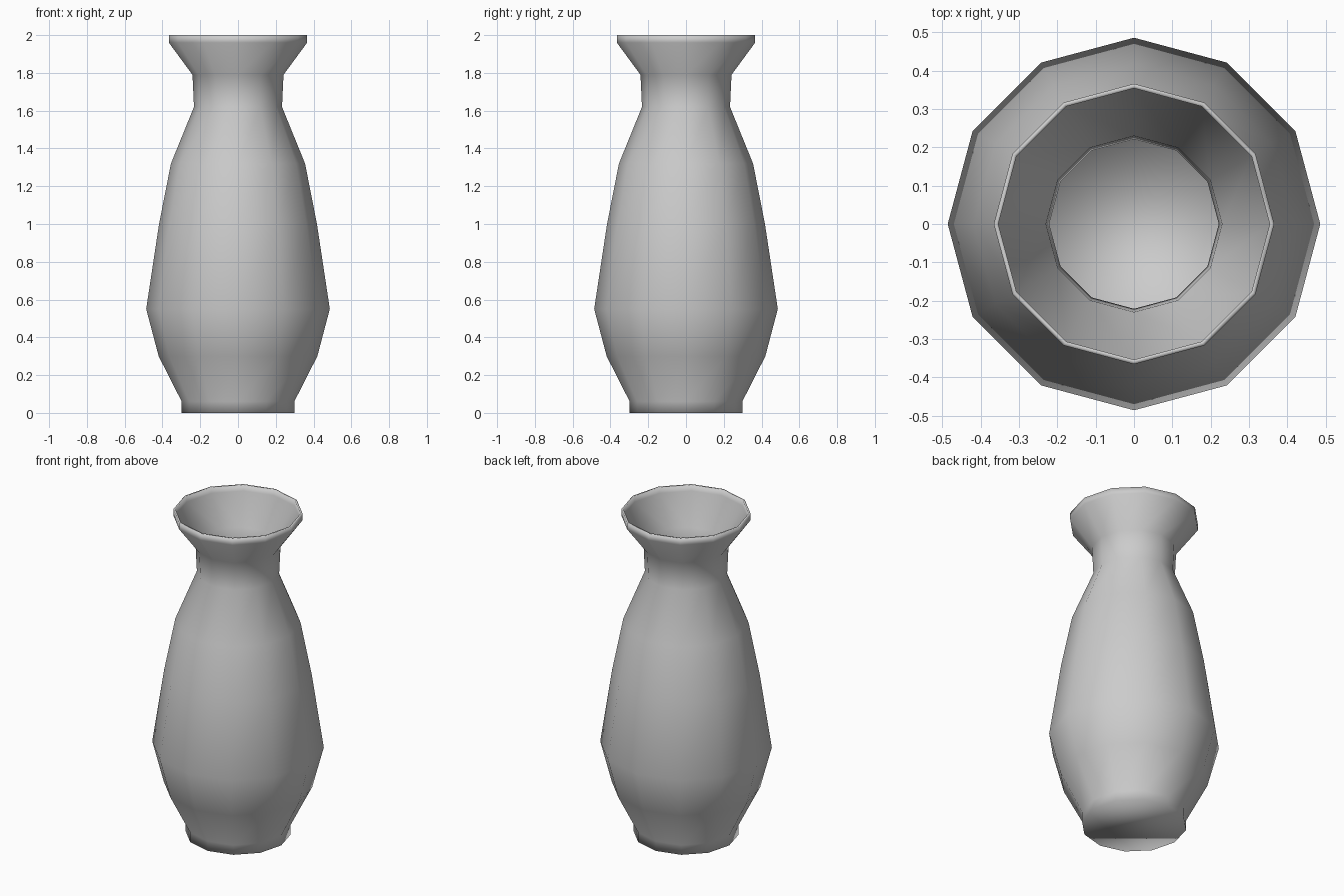
import bpy, bmesh
from math import cos, sin, tau

if "Cube" in bpy.data.objects:
    bpy.data.objects.remove(bpy.data.objects["Cube"])

SIDES = 12
# Outer profile: (radius, height) from foot to lip
PROFILE = [(0.298, 0.0), (0.298, 0.06), (0.42, 0.30), (0.486, 0.55),
           (0.418, 1.0), (0.355, 1.32), (0.233, 1.62), (0.241, 1.79),
           (0.366, 1.96), (0.366, 2.0)]

bm = bmesh.new()
rings = [[bm.verts.new((r * cos(tau * i / SIDES), r * sin(tau * i / SIDES), z))
          for i in range(SIDES)] for r, z in PROFILE]

# Side walls
for low, high in zip(rings, rings[1:]):
    for i in range(SIDES):
        j = (i + 1) % SIDES
        bm.faces.new((low[i], low[j], high[j], high[i]))

# Closed foot
bm.faces.new(rings[0][::-1])

for face in bm.faces:
    face.smooth = True

mesh = bpy.data.meshes.new("vase")
bm.to_mesh(mesh)
bm.free()
vase = bpy.data.objects.new("vase", mesh)
bpy.context.collection.objects.link(vase)

# Thin hollow wall, grown inwards
wall = vase.modifiers.new("wall", 'SOLIDIFY')
wall.thickness = 0.012
wall.offset = -1
